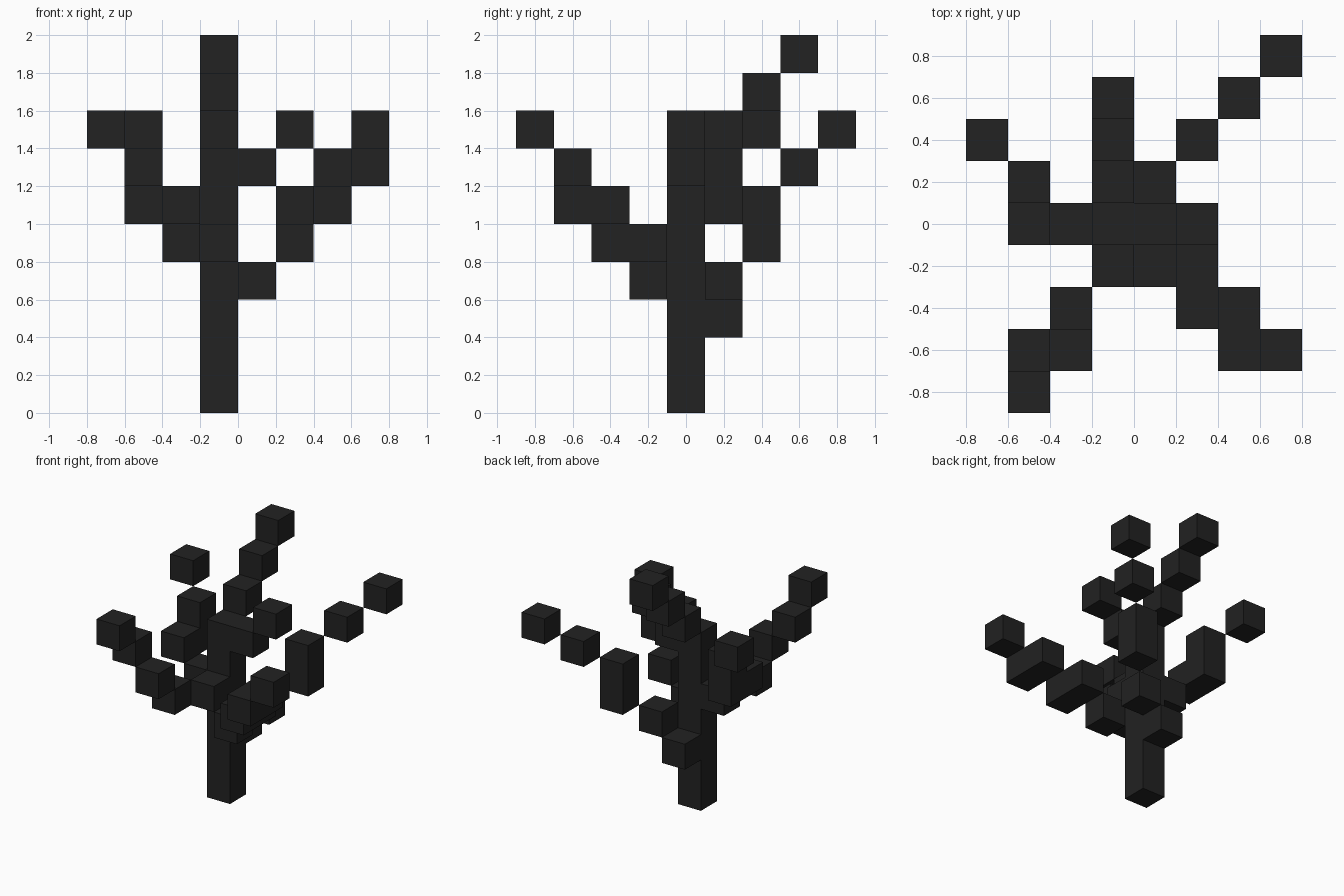
import bpy, bmesh
from mathutils import Matrix, Vector

old = bpy.data.objects.get("Cube")
if old:
    bpy.data.objects.remove(old, do_unlink=True)

CELL = 0.2
ORIGIN = Vector((-0.1, 0.0, 0.1))   # centre of the lowest trunk cell

# Single near-black bark colour
bark = bpy.data.materials.new("charcoal bark")
bark.use_nodes = True
colour = (0.016, 0.016, 0.016, 1.0)
bark.diffuse_color = colour
bark.node_tree.nodes["Principled BSDF"].inputs["Base Color"].default_value = colour


def add_box(bm, first, last):
    """Block covering the grid cells from first to last."""
    a, b = Vector(first), Vector(last)
    centre = ORIGIN + (a + b) * 0.5 * CELL
    size = (b - a + Vector((1, 1, 1))) * CELL
    bmesh.ops.create_cube(bm, size=1.0,
                          matrix=Matrix.Translation(centre) @ Matrix.Diagonal((*size, 1.0)))


def make_part(name, blocks):
    """One object from a list of (first cell, last cell) blocks."""
    bm = bmesh.new()
    for first, last in blocks:
        add_box(bm, first, last)
    mesh = bpy.data.meshes.new(name)
    bm.to_mesh(mesh)
    bm.free()
    mesh.materials.append(bark)
    bpy.context.collection.objects.link(bpy.data.objects.new(name, mesh))


def one(x, y, z):
    return (x, y, z), (x, y, z)


# Upright trunk
make_part("trunk", [((0, 0, 0), (0, 0, 6))])

# Branch rising to the back left
make_part("back_left_branch", [
    one(0, 1, 2), one(1, 1, 3), ((2, 2, 4), (2, 2, 5)), one(3, 3, 6), one(4, 4, 7)])

# Branch rising to the front left
make_part("front_left_branch", [
    one(1, -1, 3), ((2, -2, 4), (2, -1, 4)), ((3, -3, 5), (3, -2, 5)), one(4, -3, 6)])

# Branch rising to the front right
make_part("front_right_branch", [
    one(0, -1, 4), one(-1, -2, 4), one(-1, -3, 5), one(-2, -3, 6), one(-2, -4, 7)])

# Branch rising to the right, bending backwards
make_part("right_branch", [
    one(-1, 0, 4), one(-2, 0, 5), ((-2, 1, 5), (-2, 1, 6)), one(-3, 2, 7)])

# Tall branch climbing to the back
make_part("back_branch", [one(0, n, 6 + n) for n in (1, 2, 3)])

# Short twig at the top of the trunk
make_part("left_twig", [one(1, 0, 6), one(2, 0, 7)])
